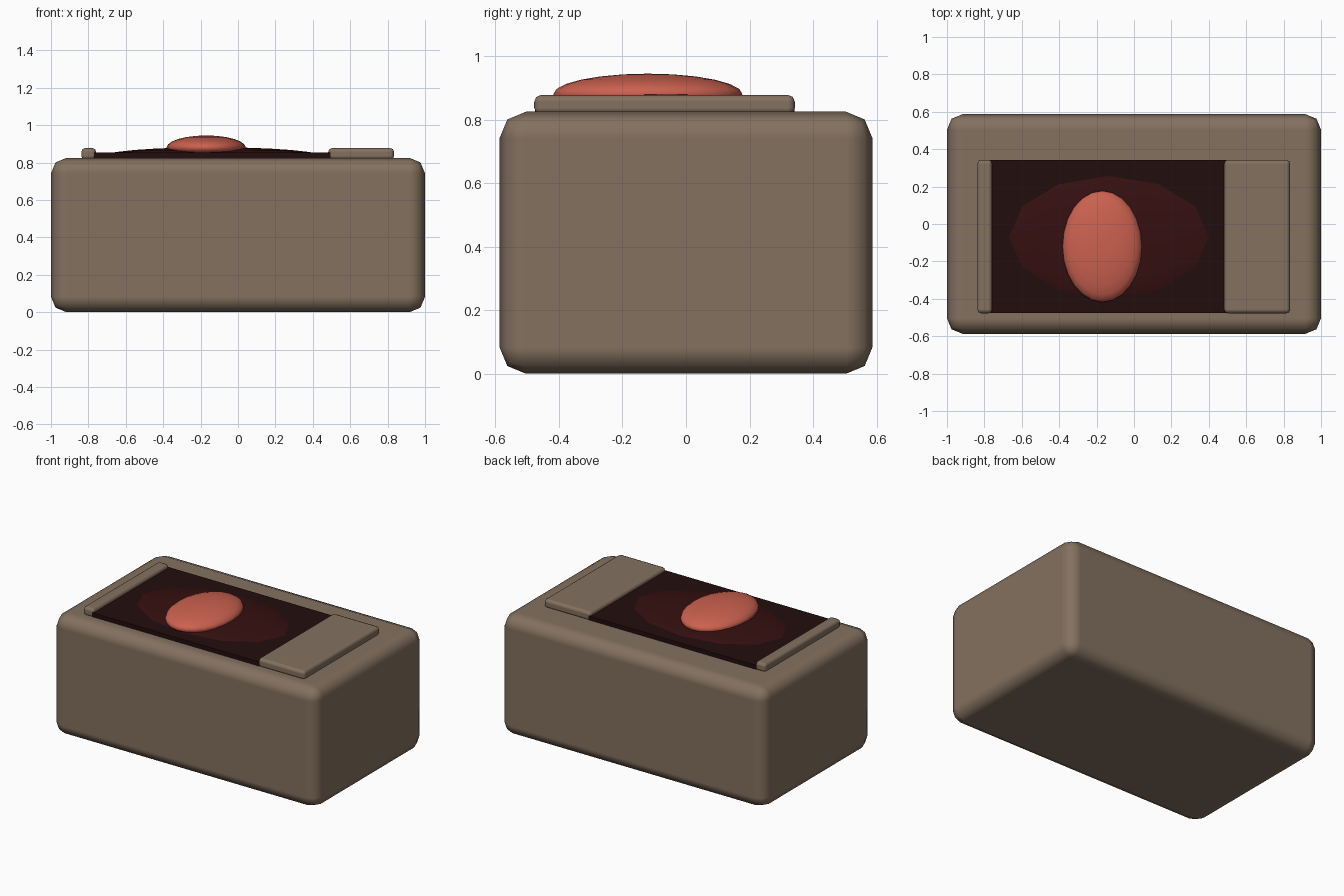
import bpy

if "Cube" in bpy.data.objects:
    bpy.data.objects.remove(bpy.data.objects["Cube"])


def material(name, rgb):
    m = bpy.data.materials.new(name)
    m.diffuse_color = (*rgb, 1)
    m.use_nodes = True
    m.node_tree.nodes["Principled BSDF"].inputs["Base Color"].default_value = m.diffuse_color
    return m


TAN = material("tan_casing", (0.23, 0.165, 0.115))
BLACK = material("dark_maroon", (0.016, 0.004, 0.004))
WINE = material("deep_wine", (0.036, 0.005, 0.005))
CORAL = material("coral_red", (0.60, 0.12, 0.08))


def box(name, mat, x, y, z, bevel=0.0, segments=2):
    """Box from (min, max) ranges with softened edges."""
    loc = [(r[0] + r[1]) / 2 for r in (x, y, z)]
    bpy.ops.mesh.primitive_cube_add(size=1, location=loc)
    ob = bpy.context.object
    ob.name = name
    ob.scale = [r[1] - r[0] for r in (x, y, z)]
    bpy.ops.object.transform_apply(location=False, rotation=False, scale=True)
    ob.data.materials.append(mat)
    if bevel:
        ob.data.shade_smooth()
        mod = ob.modifiers.new("soft_edges", 'BEVEL')
        mod.width = bevel
        mod.segments = segments
        mod.harden_normals = True
    return ob


def ellipsoid(name, mat, loc, radii, segments, rings):
    bpy.ops.mesh.primitive_uv_sphere_add(segments=segments, ring_count=rings,
                                         radius=1, location=loc)
    ob = bpy.context.object
    ob.name = name
    ob.scale = radii
    bpy.ops.object.transform_apply(location=False, rotation=False, scale=True)
    ob.data.materials.append(mat)
    ob.data.shade_smooth()
    return ob


# Main casing
box("casing", TAN, (-1, 1), (-0.587, 0.587), (0, 0.825), 0.083)

# Raised end strips either side of the dark panel
Y = (-0.478, 0.343)
box("narrow_strip", TAN, (-0.838, -0.758), Y, (0.815, 0.878), 0.022)
box("wide_strip", TAN, (0.482, 0.835), Y, (0.815, 0.878), 0.022)

# Dark panel with a shallow dome
box("dark_panel", BLACK, (-0.77, 0.495), (-0.476, 0.342), (0.815, 0.853))
ellipsoid("shallow_dome", WINE, (-0.135, -0.07, 0.83), (0.60, 0.367, 0.052), 12, 12)

# Coral button
ellipsoid("coral_button", CORAL, (-0.17, -0.12, 0.88), (0.212, 0.298, 0.065), 24, 12)
